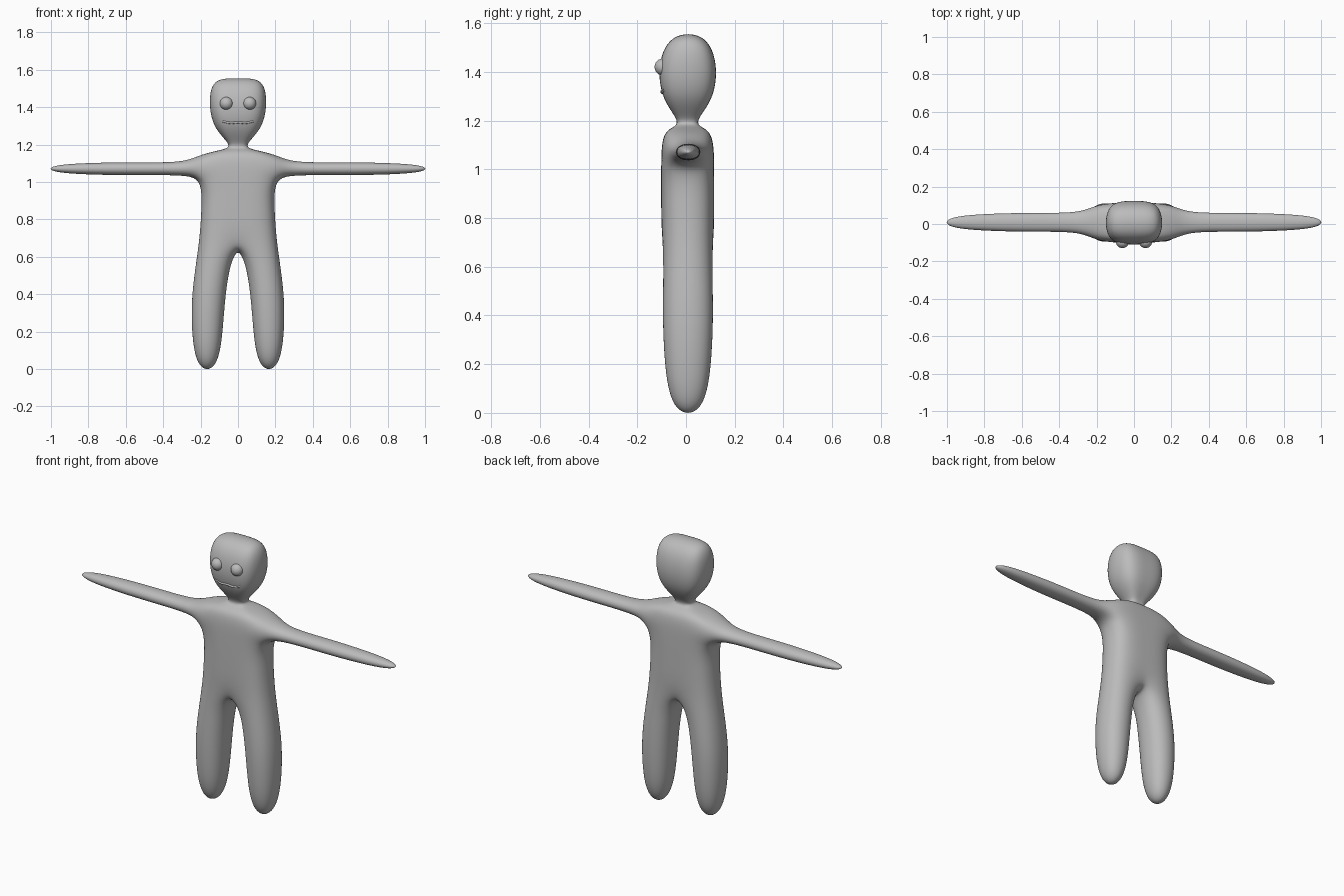
import bpy, bmesh

if "Cube" in bpy.data.objects:
    bpy.data.objects.remove(bpy.data.objects["Cube"])

grey = bpy.data.materials.new("plain grey")
grey.diffuse_color = (0.5, 0.5, 0.5, 1)
grey.use_nodes = True
grey.node_tree.nodes["Principled BSDF"].inputs["Base Color"].default_value = grey.diffuse_color


def strip(bm, low, high, skip=()):
    """Join two four-point rings with quads."""
    for i in range(4):
        if i not in skip:
            j = (i + 1) % 4
            bm.faces.new((low[i], low[j], high[j], high[i]))


def finish(obj, name):
    obj.name = name
    obj.data.materials.clear()
    obj.data.materials.append(grey)


# Half-body cage: z, inner x, outer x, front y, back y
LEVELS = [
    (-0.024, 0.097, 0.233, -0.072, 0.088),   # foot
    (0.28, 0.068, 0.262, -0.104, 0.120),     # shin
    (0.48, 0.052, 0.246, -0.104, 0.120),     # thigh
    (0.68, 0.0, 0.215, -0.100, 0.115),       # crotch
    (0.85, 0.0, 0.203, -0.102, 0.116),       # waist
    (1.01, 0.0, 0.200, -0.102, 0.116),       # armpit
    (1.155, 0.0, 0.200, -0.100, 0.113),      # shoulder
    (1.175, 0.0, 0.055, -0.039, 0.051),      # neck
    (1.205, 0.0, 0.045, -0.032, 0.044),
    (1.29, 0.0, 0.140, -0.101, 0.115),       # jaw
    (1.43, 0.0, 0.165, -0.118, 0.132),       # brow
    (1.56, 0.0, 0.140, -0.066, 0.084),       # crown
]
CROTCH, ARMPIT = 3, 5

bm = bmesh.new()
rings = []
for z, x0, x1, y0, y1 in LEVELS:
    rings.append([bm.verts.new((x, y, z)) for x, y in
                  ((x0, y0), (x1, y0), (x1, y1), (x0, y1))])
for n in range(len(rings) - 1):
    skip = []
    if n >= CROTCH:
        skip.append(3)        # open along the mirror plane
    if n == ARMPIT:
        skip.append(1)        # opening for the arm
    strip(bm, rings[n], rings[n + 1], skip)
bm.faces.new(rings[0][::-1])
bm.faces.new(rings[-1])

# Arm grown from the side opening: x, half height, half depth
low, high = rings[ARMPIT], rings[ARMPIT + 1]
last = [low[1], low[2], high[2], high[1]]
for x, h, d in ((0.28, 0.037, 0.055), (0.50, 0.037, 0.055),
                (0.74, 0.037, 0.053), (1.024, 0.022, 0.033)):
    ring = [bm.verts.new((x, 0.009 + sy * d, 1.071 + sz * h))
            for sy, sz in ((-1, -1), (1, -1), (1, 1), (-1, 1))]
    strip(bm, last, ring)
    last = ring
bm.faces.new(last)

for f in bm.faces:
    f.smooth = True
mesh = bpy.data.meshes.new("body")
bm.to_mesh(mesh)
bm.free()
body = bpy.data.objects.new("body", mesh)
bpy.context.collection.objects.link(body)
finish(body, "body")
mirror = body.modifiers.new("mirror", 'MIRROR')
mirror.use_clip = True
mirror.merge_threshold = 0.001
subsurf = body.modifiers.new("smooth", 'SUBSURF')
subsurf.levels = subsurf.render_levels = 4

# Eyes
for side, label in ((-1, "left"), (1, "right")):
    bpy.ops.mesh.primitive_uv_sphere_add(segments=24, ring_count=12, radius=0.035,
                                         location=(side * 0.062, -0.094, 1.42))
    bpy.ops.object.shade_smooth()
    finish(bpy.context.object, label + "_eye")

# Mouth: thin tube with raised corners
curve = bpy.data.curves.new("mouth", 'CURVE')
curve.dimensions = '3D'
curve.bevel_depth = 0.006
curve.bevel_resolution = 3
curve.use_fill_caps = True
line = curve.splines.new('BEZIER')
path = [(-0.08, -0.089, 1.325), (-0.04, -0.097, 1.316), (0, -0.099, 1.319),
        (0.04, -0.097, 1.316), (0.08, -0.089, 1.325)]
line.bezier_points.add(len(path) - 1)
for p, co in zip(line.bezier_points, path):
    p.co = co
    p.handle_left_type = p.handle_right_type = 'AUTO'
mouth = bpy.data.objects.new("mouth", curve)
bpy.context.collection.objects.link(mouth)
finish(mouth, "mouth")
